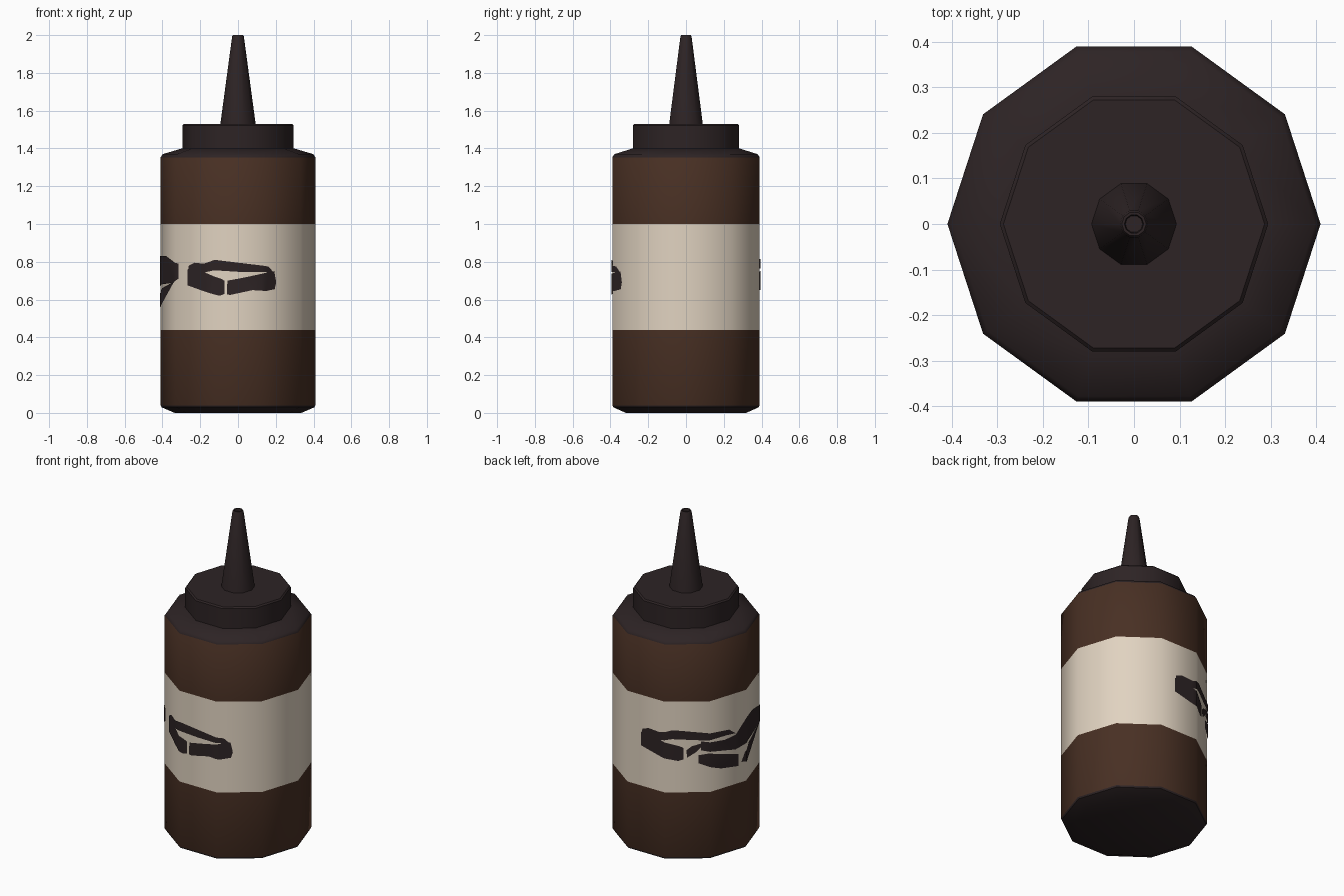
import bpy, bmesh, math

if "Cube" in bpy.data.objects:
    bpy.data.objects.remove(bpy.data.objects["Cube"])

SIDES, R = 10, 0.41


def material(name, rgb):
    m = bpy.data.materials.new(name)
    m.diffuse_color = (*rgb, 1)
    m.use_nodes = True
    m.node_tree.nodes["Principled BSDF"].inputs["Base Color"].default_value = m.diffuse_color
    return m


DARK = material("dark plastic", (0.026, 0.017, 0.018))
BROWN = material("sauce brown", (0.065, 0.029, 0.017))
CREAM = material("label cream", (0.75, 0.65, 0.53))


def finish(name, bm, mats):
    me = bpy.data.meshes.new(name)
    bm.to_mesh(me)
    bm.free()
    for m in mats:
        me.materials.append(m)
    ob = bpy.data.objects.new(name, me)
    bpy.context.collection.objects.link(ob)
    bpy.ops.object.select_all(action='DESELECT')
    ob.select_set(True)
    bpy.context.view_layer.objects.active = ob
    bpy.ops.object.shade_smooth_by_angle(angle=math.radians(40))
    return ob


def corner(i, r, z):
    a = 2 * math.pi * i / SIDES
    return (r * math.cos(a), r * math.sin(a), z)


def lathe(name, profile, mats, rule=lambda z: 0):
    """Ten-sided turned part, coloured by face height."""
    bm = bmesh.new()
    rings = [[bm.verts.new(corner(i, r, z)) for i in range(SIDES)] for r, z in profile]
    for lo, hi in zip(rings, rings[1:]):
        for i in range(SIDES):
            j = (i + 1) % SIDES
            bm.faces.new((lo[i], lo[j], hi[j], hi[i]))
    bm.faces.new(rings[0][::-1])
    bm.faces.new(rings[-1])
    for f in bm.faces:
        f.material_index = rule(f.calc_center_median().z)
    return finish(name, bm, mats)


# Bottle body: dark ends, brown sauce, cream label band
def body_colour(z):
    if z < 0.035 or z > 1.355:
        return 0
    return 2 if 0.44 < z < 1.0 else 1


lathe("bottle_body", [(0.335, 0), (0.405, 0.03), (R, 0.04), (R, 0.44), (R, 1.0),
                      (R, 1.353), (0.398, 1.37), (0.29, 1.402)],
      [DARK, BROWN, CREAM], body_colour)

# Screw cap and nozzle with a small opening
lathe("cap", [(0.295, 1.395), (0.295, 1.522), (0.287, 1.53)], [DARK])
lathe("nozzle", [(0.094, 1.525), (0.031, 1.993), (0.027, 2.0), (0.021, 2.0), (0.019, 1.985)], [DARK])


# Painted patches: outlines in (side number, height), folded round the body
def patches(name, outlines):
    bm = bmesh.new()
    for pts in outlines:
        f = bm.faces.new([bm.verts.new((s, z, 0)) for s, z in pts])
        f.normal_update()
        if f.normal.z < 0:
            f.normal_flip()
    for k in range(SIDES):
        bmesh.ops.bisect_plane(bm, geom=bm.verts[:] + bm.edges[:] + bm.faces[:],
                               plane_co=(k, 0, 0), plane_no=(1, 0, 0))
    bmesh.ops.triangulate(bm, faces=bm.faces[:])
    for v in bm.verts:
        s, z = v.co.x, v.co.y
        k = math.floor(s + 1e-5)
        a, b = corner(k, R + 0.004, z), corner(k + 1, R + 0.004, z)
        v.co = [p + (q - p) * (s - k) for p, q in zip(a, b)]
    return finish(name, bm, [DARK])


bar_top = [(6.33, .74), (6.36, .78), (6.5, .795), (6.75, .79), (7.02, .81), (8.16, .775),
           (8.31, .74), (8.1, .745), (7.5, .747), (7.0, .755), (6.7, .74)]
bar_left = [(6.33, .76), (6.33, .675), (6.77, .642), (7.12, .62), (7.22, .63),
            (7.22, .70), (7.15, .71), (6.75, .745)]
bar_right = [(7.27, .626), (7.35, .625), (7.8, .65), (8.1, .645), (8.32, .655),
             (8.36, .69), (8.31, .75), (8.15, .745), (7.6, .715), (7.28, .70)]
patches("front_patches", [bar_top, bar_left, bar_right])


# Same bar stretched round the back
def to_back(pts):
    return [(2.38 + (s - 6.33) * 1.17, z + 0.015) for s, z in pts]


patches("back_patches", [to_back(bar_top), to_back(bar_left),
                         [(3.48, .70), (3.5, .655), (3.7, .69), (3.9, .75), (3.6, .725)]])

# Tilted bar on the left side
patches("side_patches", [
    [(3.8, .70), (4.7, .655), (5.1, .68), (5.95, .69), (6.09, .71), (6.09, .79),
     (5.43, .83), (5.0, .83), (4.7, .745), (4.4, .735), (3.8, .755)],
    [(3.75, .67), (3.98, .68), (4.78, .62), (4.78, .547), (4.3, .566), (3.75, .62)],
    [(4.86, .567), (5.0, .558), (5.5, .63), (5.95, .695), (5.15, .66), (4.95, .62)]])
